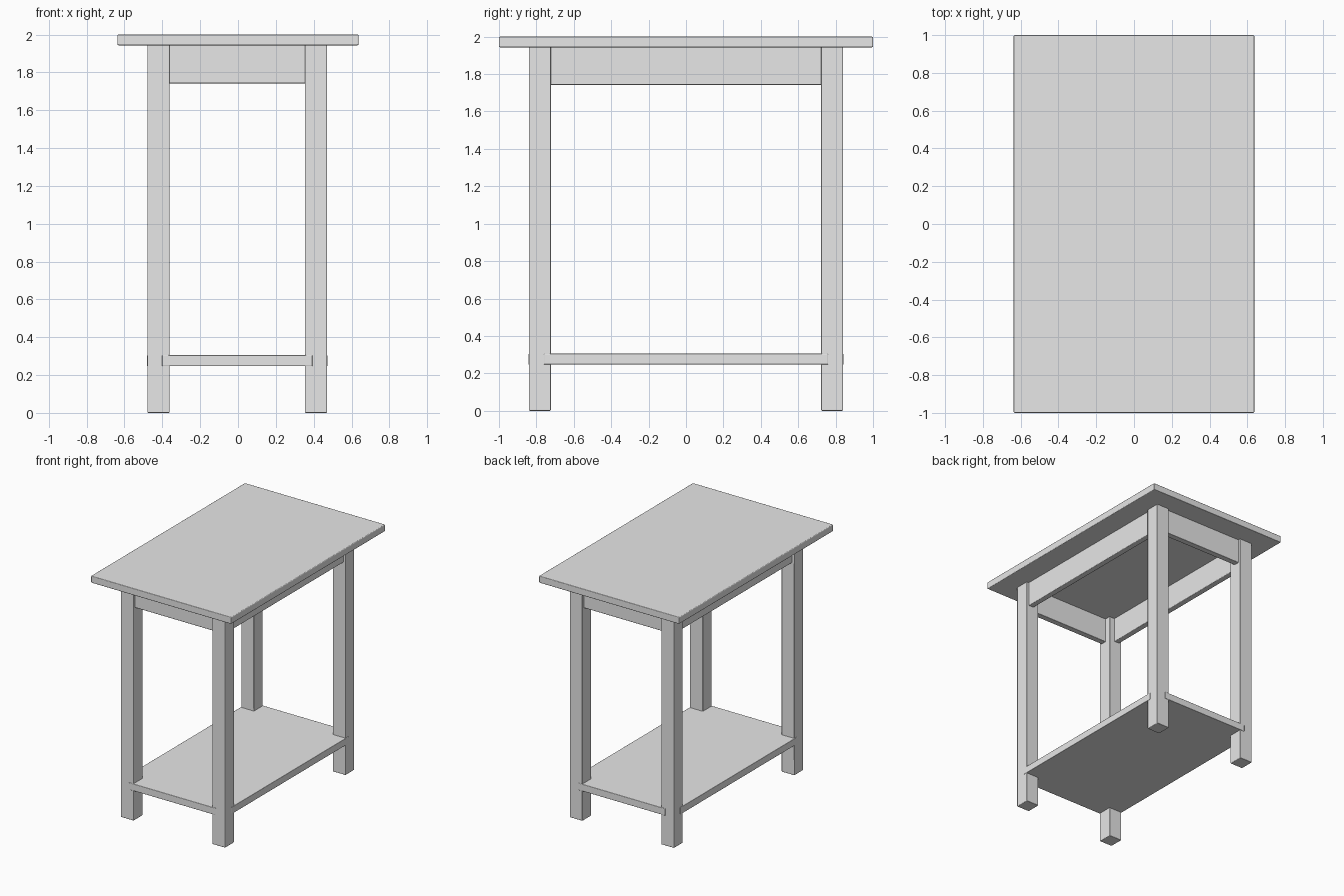
import bpy
import bmesh

cube = bpy.data.objects.get("Cube")
if cube:
    bpy.data.objects.remove(cube, do_unlink=True)

GREY = (0.8, 0.8, 0.8, 1.0)
mat = bpy.data.materials.new("plain grey")
mat.use_nodes = True
mat.diffuse_color = GREY
mat.node_tree.nodes["Principled BSDF"].inputs["Base Color"].default_value = GREY


def slab(name, outline, z0, z1, bevel=0.006):
    """Extrude a flat outline upwards and soften its edges."""
    bm = bmesh.new()
    face = bm.faces.new([bm.verts.new((x, y, z0)) for x, y in outline])
    grown = bmesh.ops.extrude_face_region(bm, geom=[face], use_keep_orig=True)
    top = [v for v in grown["geom"] if isinstance(v, bmesh.types.BMVert)]
    bmesh.ops.translate(bm, verts=top, vec=(0, 0, z1 - z0))
    bmesh.ops.recalc_face_normals(bm, faces=bm.faces)
    mesh = bpy.data.meshes.new(name)
    bm.to_mesh(mesh)
    bm.free()
    mesh.materials.append(mat)
    obj = bpy.data.objects.new(name, mesh)
    bpy.context.collection.objects.link(obj)
    mesh.shade_smooth()
    mod = obj.modifiers.new("soft_edges", 'BEVEL')
    mod.width = bevel
    mod.segments = 2
    mod.harden_normals = True
    return obj


def box(name, x0, x1, y0, y1, z0, z1):
    return slab(name, [(x0, y0), (x1, y0), (x1, y1), (x0, y1)], z0, z1)


CX = -0.004                      # frame sits slightly off centre
LEG_X, LEG_Y, LEG = 0.475, 0.84, 0.118
TOP_Z, APRON_Z = 1.943, 1.742
RECESS, THICK = 0.02, 0.05

# Table top
box("table_top", -0.637, 0.637, -1.0, 1.0, TOP_Z, 2.0)

# Four square legs
for sx, side in ((-1, "right"), (1, "left")):
    for sy, end in ((-1, "front"), (1, "back")):
        xs = sorted((CX + sx * LEG_X, CX + sx * (LEG_X - LEG)))
        ys = sorted((sy * LEG_Y, sy * (LEG_Y - LEG)))
        box(f"{end}_{side}_leg", *xs, *ys, 0, TOP_Z + 0.01)

# Aprons between the legs, set back a little from the outer leg faces
inner_x, inner_y = LEG_X - LEG + 0.01, LEG_Y - LEG + 0.01
for s, end, side in ((-1, "front", "right"), (1, "back", "left")):
    ys = sorted(s * (LEG_Y - RECESS - d) for d in (0, THICK))
    xs = sorted(CX + s * (LEG_X - RECESS - d) for d in (0, THICK))
    box(f"{end}_apron", CX - inner_x, CX + inner_x, *ys, APRON_Z, TOP_Z + 0.01)
    box(f"{side}_apron", *xs, -inner_y, inner_y, APRON_Z, TOP_Z + 0.01)

# Lower shelf, notched at each corner around the legs
ox, oy = LEG_X + 0.003, LEG_Y + 0.003
nx, ny = 0.398, 0.76
corner = [(ox, ny), (nx, ny), (nx, oy)]
outline = []
for sx, sy in ((1, 1), (-1, 1), (-1, -1), (1, -1)):
    pts = corner if sx * sy > 0 else corner[::-1]
    outline += [(CX + sx * x, sy * y) for x, y in pts]
slab("lower_shelf", outline, 0.247, 0.305, 0.004)
